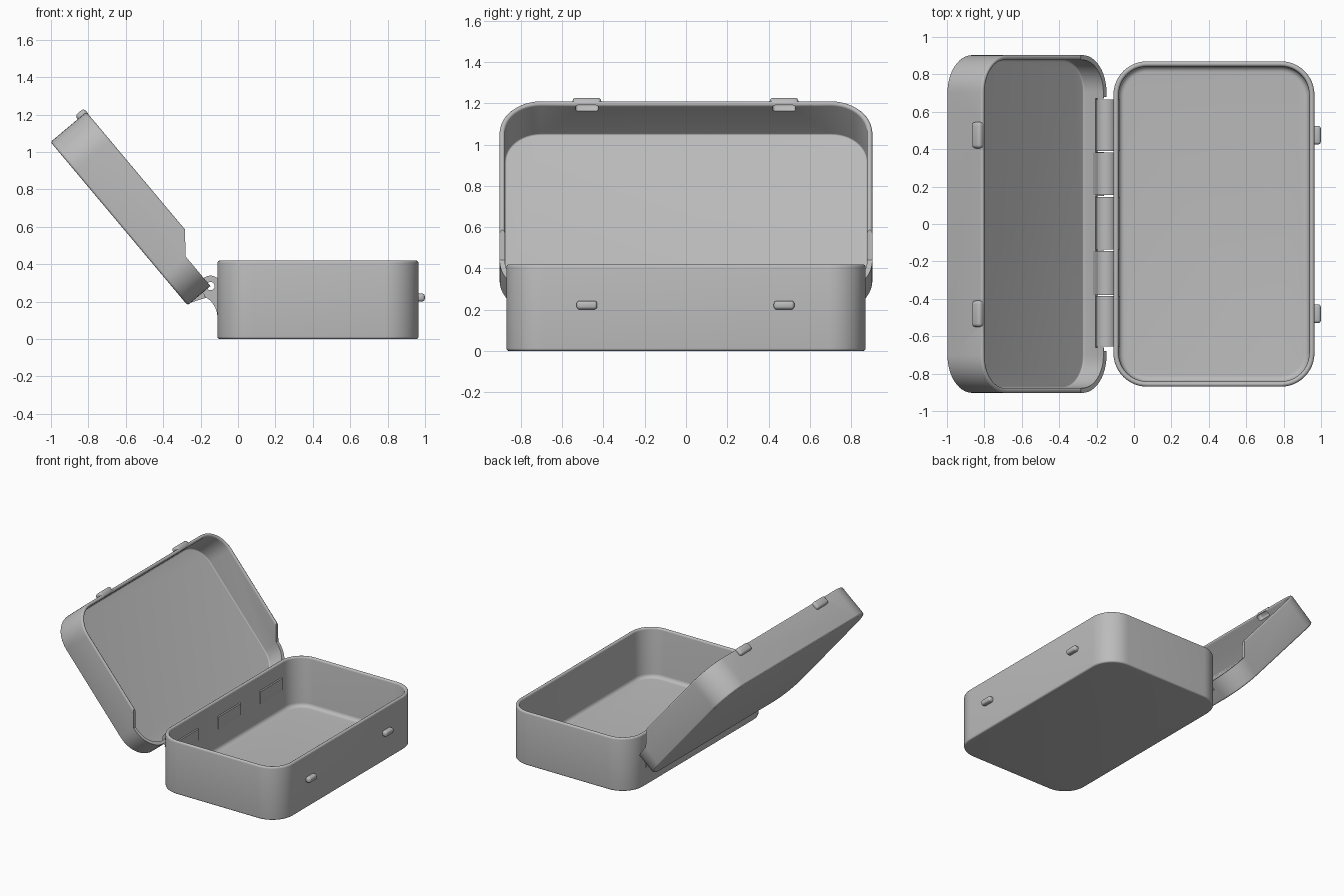
import bpy, bmesh
from math import sin, cos, pi, radians
from mathutils import Matrix, Vector

if "Cube" in bpy.data.objects:
    bpy.data.objects.remove(bpy.data.objects["Cube"])

grey = bpy.data.materials.new("plain grey")
grey.use_nodes = True
grey.diffuse_color = (0.5, 0.5, 0.5, 1)
grey.node_tree.nodes["Principled BSDF"].inputs["Base Color"].default_value = (0.5, 0.5, 0.5, 1)

PIVOT = Vector((-0.147, 0, 0.283))
BARREL, PIN = 0.056, 0.022


def make(name, bm):
    bmesh.ops.recalc_face_normals(bm, faces=bm.faces)
    mesh = bpy.data.meshes.new(name)
    bm.to_mesh(mesh)
    bm.free()
    mesh.materials.append(grey)
    ob = bpy.data.objects.new(name, mesh)
    bpy.context.collection.objects.link(ob)
    return ob


def combine(ob, other, operation):
    mod = ob.modifiers.new("combine", 'BOOLEAN')
    mod.operation, mod.solver, mod.object = operation, 'EXACT', other
    bpy.context.view_layer.objects.active = ob
    bpy.ops.object.modifier_apply(modifier=mod.name)
    bpy.data.objects.remove(other)


def arc(cx, cz, r, a0, a1, n=6):
    steps = [radians(a0 + (a1 - a0) * i / n) for i in range(n + 1)]
    return [(cx + r * cos(a), cz + r * sin(a)) for a in steps]


def tray(name, x0, x1, half_y, height, radius, wall, floor, fillet):
    """Open rounded tray: a wall section swept round a rounded rectangle."""
    e, w = 0.013, wall / 2
    section = (arc(e, e, e, 270, 180) + arc(w, height - w, w, 180, 0, 8)
               + arc(wall + fillet, floor + fillet, fillet, 180, 270))
    bm, rings = bmesh.new(), []
    for inset, z in section:
        r = max(radius - inset, 0.01)
        cx, cy = (x1 - x0) / 2 - inset - r, half_y - inset - r
        ring = []
        for k, (sx, sy) in enumerate([(1, 1), (-1, 1), (-1, -1), (1, -1)]):
            ring += [bm.verts.new(((x0 + x1) / 2 + x, y, z)) for x, y in
                     arc(sx * cx, sy * cy, r, 90 * k, 90 * k + 90, 12)]
        rings.append(ring)
    for a, b in zip(rings, rings[1:]):
        for i in range(len(a)):
            j = (i + 1) % len(a)
            bm.faces.new((a[i], a[j], b[j], b[i]))
    bm.faces.new(rings[0])
    bm.faces.new(rings[-1])
    return make(name, bm)


def prism(name, outline, y0, y1):
    """Extrude an x-z outline along y."""
    bm = bmesh.new()
    face = bm.faces.new([bm.verts.new((x, y0, z)) for x, z in outline])
    new = bmesh.ops.extrude_face_region(bm, geom=[face])["geom"]
    bmesh.ops.translate(bm, vec=(0, y1 - y0, 0),
                        verts=[v for v in new if isinstance(v, bmesh.types.BMVert)])
    return make(name, bm)


def rod(name, r, y0, y1):
    return prism(name, arc(PIVOT.x, PIVOT.z, r, 0, 350, 35), y0, y1)


def pill(name, centre, size, bevel):
    bm = bmesh.new()
    bmesh.ops.create_cube(bm, size=1, matrix=Matrix.Translation(centre) @ Matrix.Diagonal((*size, 1)))
    bmesh.ops.bevel(bm, geom=bm.edges[:], offset=bevel, segments=4, affect='EDGES', profile=0.5)
    return make(name, bm)


# Box body
box = tray("box_body", -0.11, 0.965, 0.87, 0.42, 0.18, 0.028, 0.028, 0.03)

# Lid, modelled closed: the tray is turned over to sit above the box
lid = tray("lid", -0.147, 0.993, 0.903, 0.25, 0.2, 0.026, 0.022, 0.008)
lid.data.transform(Matrix.Translation((0, 0, 0.443)) @ Matrix.Diagonal((1, 1, -1, 1)))
lid.data.flip_normals()

# Lower the rim beside the hinge
combine(lid, prism("rim_cutter", [(-0.3, 0.1), (0.2, 0.1), (0.173, 0.193),
                                  (0.06, 0.283), (-0.3, 0.283)], -1, 1), 'DIFFERENCE')

# Snap catches on the box and matching pockets in the lid
for side, y in (("right", -0.48), ("left", 0.475)):
    pill(side + "_catch", (0.974, y, 0.222), (0.05, 0.1, 0.042), 0.015)
    combine(lid, pill("pocket_shell", (0.992, y, 0.222), (0.05, 0.14, 0.062), 0.018), 'UNION')
    combine(lid, pill("pocket_hollow", (0.975, y, 0.222), (0.056, 0.11, 0.044), 0.014), 'DIFFERENCE')

# Hinge: three knuckles on the box and two on the lid
box_spans = [(-0.655, -0.385), (-0.135, 0.145), (0.39, 0.665)]
lid_spans = [(-0.38, -0.145), (0.155, 0.382)]
box_outline = (arc(PIVOT.x, PIVOT.z, BARREL, 49, 235, 18)
               + arc(-0.235, 0.115, 0.125, 65, 0, 8) + [(-0.076, 0.2), (-0.076, 0.29)])
lid_outline = (arc(PIVOT.x, PIVOT.z, BARREL, 180, 410, 22)
               + [(-0.13, 0.38), (-0.147, 0.42)])
for y0, y1 in box_spans:
    combine(lid, rod("knuckle_clearance", BARREL + 0.006, y0 - 0.006, y1 + 0.006), 'DIFFERENCE')
knuckles = [prism("box_knuckle", box_outline, *s) for s in box_spans]
lid_knuckles = [prism("lid_knuckle", lid_outline, *s) for s in lid_spans]
for ob in knuckles + lid_knuckles + [lid]:
    combine(ob, rod("pin_hole", PIN, -0.68, 0.68), 'DIFFERENCE')

# Swing the lid open about the hinge pin
swing = (Matrix.Translation(PIVOT) @ Matrix.Rotation(radians(-130), 4, 'Y')
         @ Matrix.Translation(-PIVOT))
for ob in lid_knuckles + [lid]:
    ob.data.transform(swing)

# Smooth curved walls, keep real edges sharp
bpy.ops.object.select_all(action='DESELECT')
for ob in bpy.context.scene.objects:
    if ob.type == 'MESH':
        ob.select_set(True)
        bpy.context.view_layer.objects.active = ob
bpy.ops.object.shade_smooth_by_angle(angle=radians(32))
